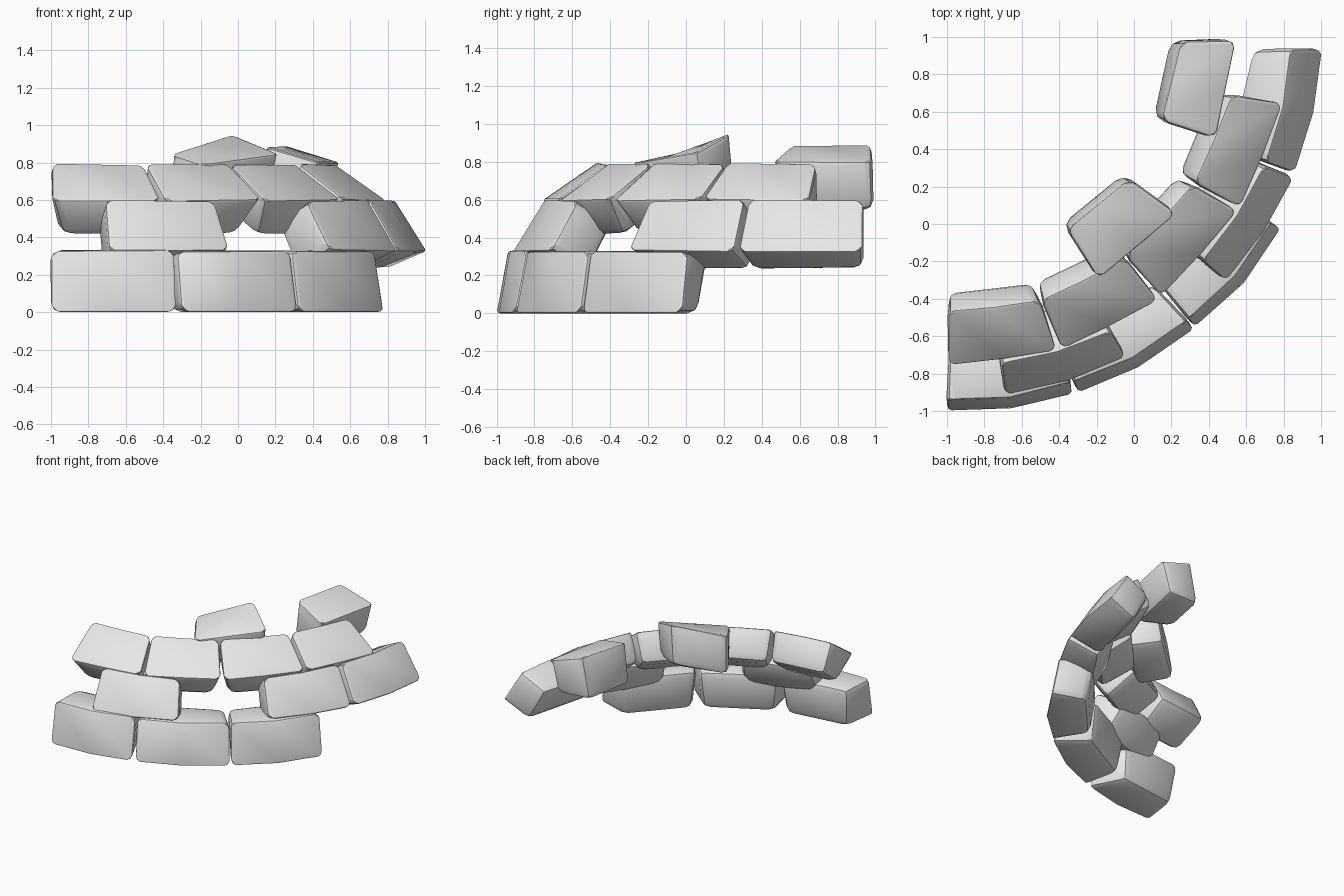
import bpy, bmesh, random
from math import sin, cos, radians
from mathutils import Vector

random.seed(4)
if "Cube" in bpy.data.objects:
    bpy.data.objects.remove(bpy.data.objects["Cube"])

# Single pale stone colour
stone = bpy.data.materials.new("pale_block")
stone.use_nodes = True
stone.diffuse_color = (0.8, 0.8, 0.8, 1)
bsdf = stone.node_tree.nodes["Principled BSDF"]
bsdf.inputs["Base Color"].default_value = stone.diffuse_color
bsdf.inputs["Roughness"].default_value = 0.9

CENTRE = Vector((-1, 0.95, 0))   # middle of the curved wall
SPREAD = 0.0015                  # the wall widens slightly along its arc


def on_arc(angle, radius, z):
    """Point at an angle (degrees from the front) around the wall centre."""
    r = radius + SPREAD * angle
    a = radians(angle)
    return CENTRE + Vector((r * sin(a), -r * cos(a), z))


def block(name, profile, bow, tuck, start, end, lift=0.0, rough=0.006):
    """One hewn block: a radial profile swept between two angles.
    Profile points 0 and 1 are the outer edges; bow bulges them at mid length.
    Tuck shortens the hidden inner low edge, lift raises the far end."""
    bm = bmesh.new()
    weight = bm.edges.layers.float.new("bevel_weight_edge")

    def end_ring(angle, inset, raised):
        ring = []
        for i, (radius, z) in enumerate(profile):
            turn = angle + (inset if i == 3 else 0)
            rise = raised * (1 if i in (1, 2) else 0.6)
            chip = Vector([random.uniform(-rough, rough) for _ in range(3)])
            if z == 0:
                chip.z = 0
            ring.append(bm.verts.new(on_arc(turn, radius, z + rise) + chip))
        return ring

    a, b = end_ring(start, tuck, 0), end_ring(end, -tuck, lift)
    mid = []
    for i, (radius, z) in enumerate(profile):
        p = (a[i].co + b[i].co) / 2
        if i < 2:
            bulge = on_arc((start + end) / 2, radius, z) - p
            p += Vector((bulge.x, bulge.y, 0)) * bow
        mid.append(bm.verts.new(p))

    bm.faces.new(a)
    bm.faces.new(b[::-1])
    for r, s in ((a, mid), (mid, b)):
        for i in range(4):
            j = (i + 1) % 4
            bm.faces.new((r[j], r[i], s[i], s[j]))
    bmesh.ops.recalc_face_normals(bm, faces=bm.faces)

    # Outer edges stay crisp, end and inner edges are worn round
    outer = a[:2] + mid[:2] + b[:2]
    for e in bm.edges:
        v, w = e.verts
        if v in mid and w in mid:
            e[weight] = 0
        elif v in mid or w in mid:
            e[weight] = 0.25 if v in outer else 0.9
        else:
            e[weight] = 0.45 if v in outer and w in outer else 0.9

    mesh = bpy.data.meshes.new(name)
    bm.to_mesh(mesh)
    bm.free()
    mesh.materials.append(stone)
    ob = bpy.data.objects.new(name, mesh)
    bpy.context.collection.objects.link(ob)
    bevel = ob.modifiers.new("worn_edges", "BEVEL")
    bevel.limit_method = "WEIGHT"
    bevel.width = 0.06
    bevel.segments = 2

    for other in bpy.context.selected_objects:
        other.select_set(False)
    ob.select_set(True)
    bpy.context.view_layer.objects.active = ob
    bpy.ops.object.modifier_apply(modifier=bevel.name)
    bpy.ops.object.shade_smooth_by_angle(angle=radians(32))


# Each course: profile (outer low, outer high, inner high, inner low), bow,
# tuck and the angle span of every block; courses lean inward going up
courses = {
    "base": ([(1.945, 0), (1.885, 0.33), (1.61, 0.33), (1.66, 0)], 1.3, 1.5,
             [(0, 20.2), (20.5, 41.2), (41.4, 61.5)]),
    "second": ([(1.88, 0.33), (1.71, 0.6), (1.48, 0.49), (1.64, 0.22)], 0.9, 0,
               [(9.5, 30), (50, 69.5), (70, 89.5)]),
    "third": ([(1.705, 0.6), (1.42, 0.795), (1.305, 0.58), (1.57, 0.4)], 0.3, 2.2,
              [(0, 20), (20.4, 40), (40.4, 60.7), (61, 80.5)]),
    "leaning": ([(1.44, 0.79), (1.12, 0.85), (1.08, 0.54), (1.37, 0.53)], 0, 0,
                [(33, 54, 0.1)]),
    "top": ([(1.41, 0.8), (1.11, 0.89), (1.05, 0.56), (1.35, 0.54)], 0, 0,
            [(71, 91.5)]),
}
for course, (profile, bow, tuck, spans) in courses.items():
    for n, span in enumerate(spans, 1):
        block(f"{course}_course_block_{n}", profile, bow, tuck, *span)
